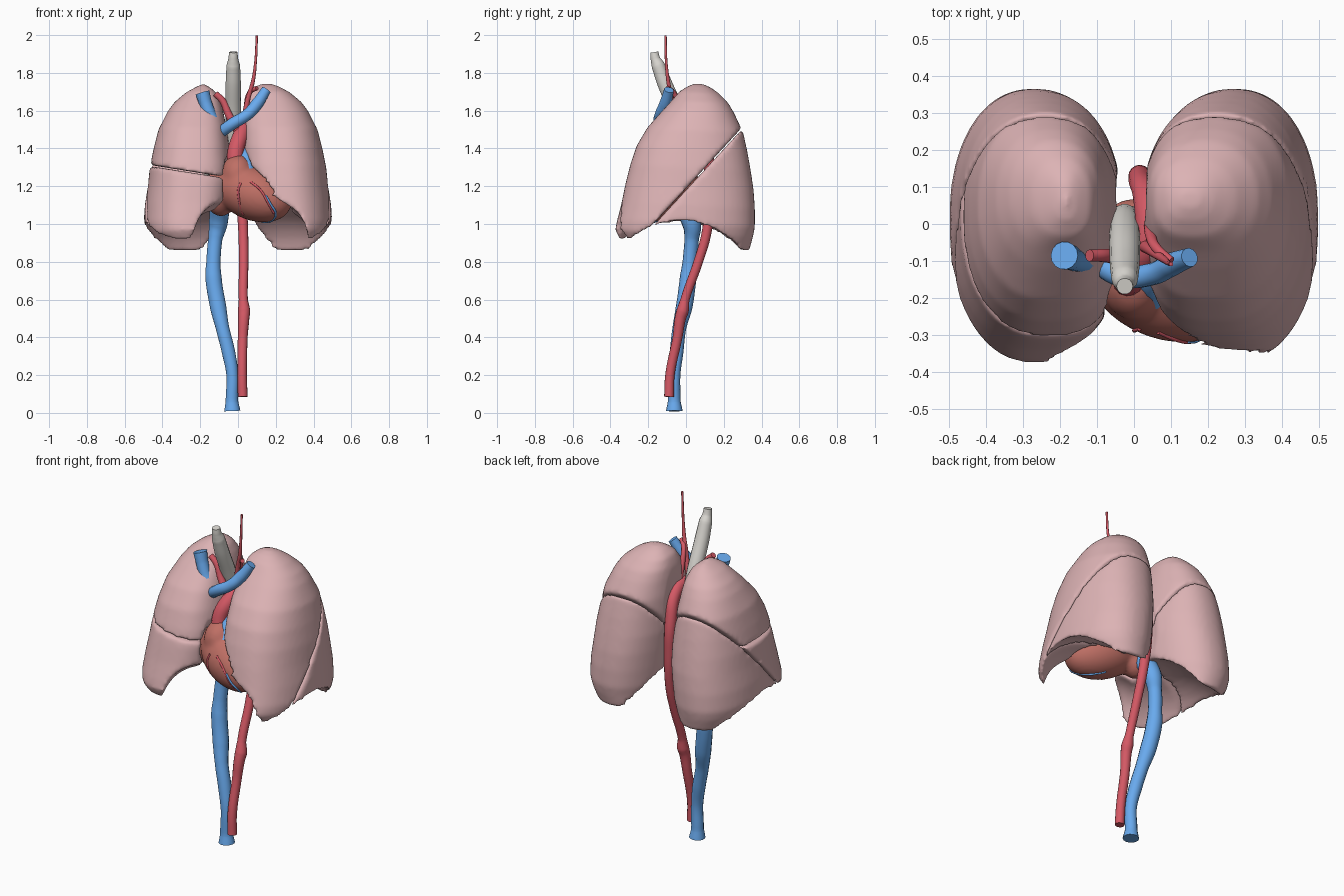
import bpy, bmesh, math
from mathutils import Vector, Matrix

if "Cube" in bpy.data.objects:
    bpy.data.objects.remove(bpy.data.objects["Cube"])


def mat(name, r, g, b):
    m = bpy.data.materials.new(name)
    m.diffuse_color = (r, g, b, 1)
    m.use_nodes = True
    m.node_tree.nodes["Principled BSDF"].inputs["Base Color"].default_value = m.diffuse_color
    return m


LUNG = mat("lung_pink", .72, .45, .46)
RED = mat("artery_red", .66, .10, .13)
BLUE = mat("vein_blue", .14, .40, .85)
HEART = mat("heart_muscle", .52, .16, .13)
PALE = mat("airway_pale", .70, .68, .64)


def link(name, data):
    ob = bpy.data.objects.new(name, data)
    bpy.context.collection.objects.link(ob)
    return ob


def bake(ob, material=None):
    """Turn curve / modifier stack into a smooth plain mesh object."""
    bpy.context.view_layer.update()
    dg = bpy.context.evaluated_depsgraph_get()
    me = bpy.data.meshes.new_from_object(ob.evaluated_get(dg))
    name = ob.name
    bpy.data.objects.remove(ob)
    me.materials.clear()
    if material:
        me.materials.append(material)
    me.polygons.foreach_set("use_smooth", [True] * len(me.polygons))
    return link(name, me)


def remesh(ob, voxel, smooth):
    m = ob.modifiers.new("remesh", 'REMESH')
    m.mode, m.voxel_size = 'VOXEL', voxel
    if smooth:
        s = ob.modifiers.new("smooth", 'SMOOTH')
        s.factor, s.iterations = .5, smooth


def blob(name, parts, grow=0, smooth=0, material=None):
    """Union of ellipsoids: (centre, radii, tilt about y, turn about z)."""
    bm = bmesh.new()
    for c, r, tilt, turn in parts:
        r = [v + grow for v in r]
        M = (Matrix.Translation(c) @ Matrix.Rotation(math.radians(turn), 4, 'Z')
             @ Matrix.Rotation(math.radians(tilt), 4, 'Y') @ Matrix.Diagonal((*r, 1)))
        bmesh.ops.create_uvsphere(bm, u_segments=32, v_segments=20, radius=1, matrix=M)
    me = bpy.data.meshes.new(name)
    bm.to_mesh(me)
    bm.free()
    ob = link(name, me)
    remesh(ob, .012, smooth)
    return bake(ob, material)


def tube(name, pts, material, flat=True):
    """Tapered vessel through (x, y, z, radius) points."""
    cu = bpy.data.curves.new(name, 'CURVE')
    cu.dimensions = '3D'
    cu.bevel_depth, cu.bevel_resolution, cu.resolution_u = 1, 5, 8
    cu.use_fill_caps = True
    sp = cu.splines.new('BEZIER')
    sp.bezier_points.add(len(pts) - 1)
    for b, (x, y, z, r) in zip(sp.bezier_points, pts):
        b.co, b.radius = (x, y, z), r
        b.handle_left_type = b.handle_right_type = 'AUTO'
    return bake(link(name, cu), material)


# heart: ventricles, outflow, right and left atrium
heart_parts = [((.08, -.17, 1.16), (.22, .14, .14), 20, -20),
               ((.0, -.15, 1.26), (.09, .11, .11), 0, 0),
               ((-.09, -.09, 1.17), (.09, .10, .13), 0, 0),
               ((.01, -.02, 1.22), (.11, .09, .09), 0, 0)]
heart = blob("heart", heart_parts, smooth=10, material=HEART)

# coronary vessels laid on the heart surface
bpy.context.view_layer.update()
for name, m, path in [
        ("cardiac_vein", BLUE, [(.15, -.4, 1.16), (.18, -.4, 1.09), (.22, -.35, 1.0), (.17, -.2, .95), (.08, -.1, .95)]),
        ("coronary_artery_left", RED, [(.05, -.4, 1.28), (.12, -.4, 1.2), (.17, -.4, 1.09), (.21, -.35, 1.0)]),
        ("coronary_artery_right", RED, [(-.03, -.4, 1.27), (-.05, -.4, 1.2), (-.06, -.4, 1.1), (-.03, -.3, .95)])]:
    pts = [(*heart.closest_point_on_mesh(Vector(p))[1], .006) for p in path]
    tube(name, pts, m)

# lung levels: z, inner x, outer x, front y, back y
LEVELS = [(.875, .07, .455, -.335, .335), (.95, .06, .49, -.375, .355), (1.0, .05, .50, -.365, .365),
          (1.1, .04, .493, -.34, .365), (1.2, .03, .478, -.32, .358), (1.3, .02, .467, -.295, .343),
          (1.4, .02, .447, -.262, .325), (1.5, .022, .422, -.205, .303), (1.6, .03, .372, -.12, .255),
          (1.65, .037, .335, -.075, .225), (1.7, .055, .275, -.035, .175), (1.73, .09, .22, .01, .13),
          (1.745, .125, .18, .045, .09)]
N = 48


def lung_bmesh(side):
    bm = bmesh.new()
    rings = []
    for z, med, lat, yf, yb in LEVELS:
        if side < 0:
            med += max(0, (z - 1.2) * .12)
        cx, hx, cy, hy = (med + lat) / 2, (lat - med) / 2, (yf + yb) / 2, (yb - yf) / 2
        ring = []
        for i in range(N):
            a = 2 * math.pi * i / N
            c, s = math.cos(a), math.sin(a)
            e = 2 / (2.9 if c < 0 and s < 0 else 2.2)
            x = cx + hx * math.copysign(abs(c) ** e, c)
            y = cy + hy * math.copysign(abs(s) ** e, s)
            ring.append(bm.verts.new((side * x, y, z - .05 * y)))
        rings.append(ring)
    for a, b in zip(rings, rings[1:]):
        for i in range(N):
            j = (i + 1) % N
            bm.faces.new((a[i], a[j], b[j], b[i]))
    bm.faces.new(rings[0])
    bm.faces.new(rings[-1])
    bmesh.ops.triangulate(bm, faces=bm.faces[:])
    bmesh.ops.recalc_face_normals(bm, faces=bm.faces[:])
    return bm


def lobe(name, side, cuts, cutter):
    """Slice one lobe from the lung, hollow it for heart and diaphragm, round its edges."""
    bm = lung_bmesh(side)
    for p, n in cuts:
        bmesh.ops.bisect_plane(bm, geom=bm.verts[:] + bm.edges[:] + bm.faces[:],
                               plane_co=p - n * .003, plane_no=n, clear_outer=True)
        bmesh.ops.holes_fill(bm, edges=[e for e in bm.edges if e.is_boundary], sides=0)
        bmesh.ops.triangulate(bm, faces=bm.faces[:])
    bmesh.ops.recalc_face_normals(bm, faces=bm.faces[:])
    me = bpy.data.meshes.new(name)
    bm.to_mesh(me)
    bm.free()
    ob = link(name, me)
    b = ob.modifiers.new("hollow", 'BOOLEAN')
    b.operation, b.object, b.solver = 'DIFFERENCE', cutter, 'EXACT'
    remesh(ob, .012, 7)
    bake(ob, LUNG)


# cutters: heart bed, great-vessel groove, cardiac notch, diaphragm dome
groove = [((.0, .07, 1.2), (.045, .11, .5), 0, 0)]
cut_left = blob("left_cutter", heart_parts + groove + [
    ((.05, -.30, .95), (.31, .22, .20), 0, 0), ((.20, -.02, .78), (.42, .34, .32), 0, 0)], .008)
cut_right = blob("right_cutter", heart_parts + groove + [
    ((-.04, -.30, .90), (.20, .22, .22), 0, 0), ((-.20, -.03, .78), (.42, .35, .31), 0, 0)], .008)

# fissure planes and the five lobes
ob_p, ob_n = Vector((0, .07, 1.26)), Vector((0, -.5, .46)).normalized()
hz_p, hz_n = Vector((-.25, 0, 1.275)), Vector((.16, 0, 1)).normalized()
lobe("left_upper_lobe", 1, [(ob_p, -ob_n)], cut_left)
lobe("left_lower_lobe", 1, [(ob_p, ob_n)], cut_left)
lobe("right_upper_lobe", -1, [(ob_p, -ob_n), (hz_p, -hz_n)], cut_right)
lobe("right_middle_lobe", -1, [(ob_p, -ob_n), (hz_p, hz_n)], cut_right)
lobe("right_lower_lobe", -1, [(ob_p, ob_n)], cut_right)
for c in (cut_left, cut_right):
    bpy.data.objects.remove(c)

# airway
tube("trachea", [(-.025, -.168, 1.91, .022), (-.025, -.162, 1.875, .026), (-.025, -.148, 1.84, .036),
                 (-.025, -.115, 1.75, .040), (-.025, -.05, 1.6, .042), (-.025, 0, 1.46, .04),
                 (-.025, .02, 1.37, .035)], PALE)
for s, n in ((1, "left"), (-1, "right")):
    tube(n + "_bronchus", [(-.025, .015, 1.39, .03), (-.02 + s * .06, .025, 1.33, .028),
                           (-.02 + s * .16, .04, 1.27, .022)], PALE)

# arteries
tube("aorta", [(.025, -.09, .085, .026), (.022, -.085, .2, .025), (.025, -.045, .4, .026),
               (.03, -.03, .50, .030), (.032, -.018, .54, .033), (.028, -.005, .6, .024), (.03, .065, .8, .025),
               (.028, .108, .95, .026), (.018, .128, 1.15, .029), (.018, .115, 1.35, .032),
               (.035, .06, 1.47, .036), (.04, -.03, 1.51, .040), (.012, -.11, 1.46, .043),
               (-.015, -.15, 1.36, .043), (.0, -.15, 1.27, .045)], RED)
tube("brachiocephalic_artery", [(.0, -.10, 1.49, .022), (-.05, -.09, 1.58, .02), (-.08, -.085, 1.65, .018),
                                (-.12, -.085, 1.69, .016)], RED)
tube("left_carotid_artery", [(.03, -.06, 1.53, .017), (.05, -.075, 1.65, .013), (.08, -.095, 1.76, .010),
                             (.093, -.105, 1.86, .007), (.10, -.108, 1.998, .006)], RED)
tube("left_subclavian_artery", [(.045, .0, 1.53, .018), (.045, -.03, 1.62, .015), (.065, -.07, 1.70, .013),
                                (.10, -.10, 1.72, .012)], RED)

# veins and pulmonary arteries
tube("inferior_vena_cava", [(-.03, -.062, .01, .044), (-.032, -.062, .06, .034), (-.03, -.062, .2, .032),
                            (-.05, -.05, .32, .036), (-.082, -.035, .45, .036), (-.105, -.01, .56, .044),
                            (-.13, .012, .72, .044), (-.13, .02, .8, .038), (-.12, .03, .92, .038),
                            (-.105, .03, 1.0, .05), (-.095, -.03, 1.12, .055)], BLUE)
tube("superior_vena_cava", [(-.10, -.09, 1.22, .04), (-.10, -.09, 1.38, .036), (-.11, -.10, 1.49, .036),
                            (-.15, -.095, 1.58, .034), (-.172, -.09, 1.64, .034), (-.188, -.085, 1.695, .038)], BLUE)
tube("left_brachiocephalic_vein", [(-.10, -.105, 1.48, .03), (-.03, -.14, 1.53, .031), (.05, -.135, 1.58, .03),
                                   (.10, -.11, 1.635, .032), (.15, -.09, 1.71, .026)], BLUE)
tube("pulmonary_trunk", [(.05, -.2, 1.27, .04), (.045, -.12, 1.37, .038), (.08, -.03, 1.39, .034),
                         (.17, .02, 1.34, .026)], BLUE)
tube("right_pulmonary_artery", [(.05, -.08, 1.385, .03), (-.05, -.04, 1.36, .03), (-.16, .0, 1.31, .024)], BLUE)
